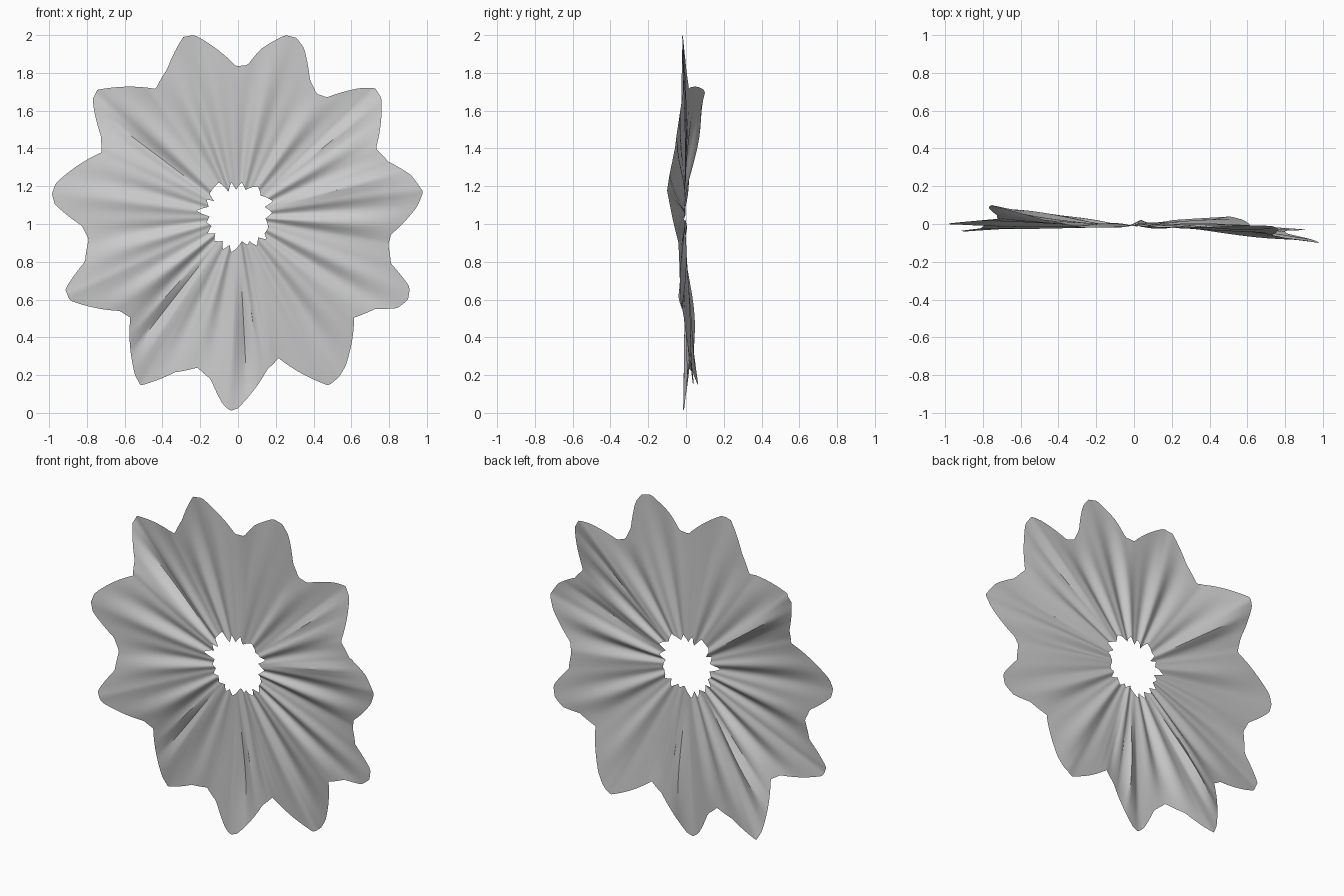
import bpy, bmesh, math

CX, CZ = 0.0, 1.04          # centre of the ruffle
N, RINGS = 360, 12

# scalloped outer rim (x, z), clockwise from the top left petal
RIM = [(-.29, 1.99), (-.23, 2.0), (-.01, 1.835), (.05, 1.84), (.12, 1.925), (.25, 2.0), (.31, 1.985),
       (.35, 1.93), (.38, 1.765), (.415, 1.69), (.47, 1.67), (.65, 1.72), (.725, 1.72), (.76, 1.665),
       (.73, 1.40), (.795, 1.33), (.915, 1.26), (.98, 1.17), (.95, 1.095), (.81, .945), (.795, .89),
       (.81, .79), (.91, .665), (.90, .60), (.845, .555), (.725, .55), (.615, .505), (.57, .25),
       (.535, .19), (.48, .145), (.215, .29), (.155, .23), (0, .025), (-.04, .01), (-.08, .045),
       (-.145, .18), (-.215, .24), (-.335, .215), (-.515, .145), (-.545, .20), (-.57, .505),
       (-.625, .54), (-.89, .595), (-.915, .655), (-.81, .80), (-.79, .92), (-.825, .99),
       (-.97, 1.105), (-.985, 1.16), (-.965, 1.215), (-.72, 1.38), (-.725, 1.465), (-.77, 1.66),
       (-.745, 1.71), (-.435, 1.715), (-.375, 1.82)]

# jagged inner hole (x, z), clockwise
HOLE = [(-.10, 1.22), (-.05, 1.17), (-.035, 1.22), (-.01, 1.18), (.02, 1.22), (.04, 1.18), (.105, 1.20),
        (.12, 1.15), (.185, 1.12), (.14, 1.09), (.18, 1.06), (.145, 1.03), (.16, .98), (.14, .95),
        (.15, .92), (.105, .93), (.10, .885), (.06, .91), (.05, .89), (.02, .91), (-.035, .85),
        (-.045, .89), (-.08, .865), (-.08, .91), (-.125, .91), (-.12, .95), (-.16, .95), (-.14, .99),
        (-.165, 1.01), (-.15, 1.04), (-.22, 1.07), (-.155, 1.09), (-.165, 1.13), (-.125, 1.12), (-.15, 1.16)]

# how far the rim bends to front or back: (degrees, y)
BEND = [(8, -.10), (30, -.05), (43, -.01), (74, -.02), (90, -.01), (105, -.02), (125, .02), (139, .10),
        (153, .03), (173, 0), (190, -.01), (205, -.04), (222, 0), (240, .065), (255, .01), (267, -.015),
        (285, .02), (300, .04), (318, -.01), (335, -.03), (350, -.04)]

# single creases: (degrees, height, half width)
CREASES = [(39, -.02, 4), (232, .03, 4), (273, .035, 5), (284, -.015, 5), (143, .015, 4), (15, -.015, 4)]


def polar(points):
    return sorted((math.degrees(math.atan2(z - CZ, x - CX)) % 360, math.hypot(x - CX, z - CZ))
                  for x, z in points)


def lookup(table, a):
    """Linear interpolation round the circle."""
    t = [(table[-1][0] - 360, table[-1][1])] + table + [(table[0][0] + 360, table[0][1])]
    for (a0, v0), (a1, v1) in zip(t, t[1:]):
        if a0 <= a <= a1:
            return v0 + (v1 - v0) * (a - a0) / max(a1 - a0, 1e-6)
    return t[-1][1]


rim, hole = polar(RIM), polar(HOLE)


def depth(a, t):
    """Pleats strongest midway, blending into the rim bend."""
    ra = math.radians(a)
    mid = math.sin(math.pi * min(1, t * .95 + .05))
    pleat = .008 * math.sin(18 * ra + .8 * math.sin(3 * ra)) + .004 * math.sin(31 * ra)
    y = lookup(BEND, a) * t ** 1.3 + pleat * (mid + .3 * (1 - t)) - .008 * (1 - t)
    for c, h, w in CREASES:
        d = abs((a - c + 180) % 360 - 180)
        y += h * max(0, 1 - d / w) * math.sin(math.pi * t ** 1.5)
    return y


# pleated ruffle sheet
bm = bmesh.new()
grid = []
for i in range(N):
    a = i * 360 / N
    r0, r1 = lookup(hole, a), lookup(rim, a)
    ca, sa = math.cos(math.radians(a)), math.sin(math.radians(a))
    grid.append([])
    for j in range(RINGS + 1):
        t = j / RINGS
        r = r0 + (r1 - r0) * t
        grid[-1].append(bm.verts.new((CX + r * ca, depth(a, t), CZ + r * sa)))
for i in range(N):
    p, q = grid[i], grid[(i + 1) % N]
    for j in range(RINGS):
        bm.faces.new((p[j], p[j + 1], q[j + 1], q[j]))
bm.normal_update()
if sum(f.normal.y for f in bm.faces) > 0:
    bmesh.ops.reverse_faces(bm, faces=bm.faces[:])

mesh = bpy.data.meshes.new("pleated_ruffle")
bm.to_mesh(mesh)
bm.free()
ob = bpy.data.objects.new("pleated_ruffle", mesh)
bpy.context.collection.objects.link(ob)
mat = bpy.data.materials.new("light grey")
mat.diffuse_color = (.6, .6, .6, 1)
mesh.materials.append(mat)
bpy.context.view_layer.objects.active = ob
ob.select_set(True)
bpy.ops.object.shade_smooth_by_angle(angle=math.radians(35))
